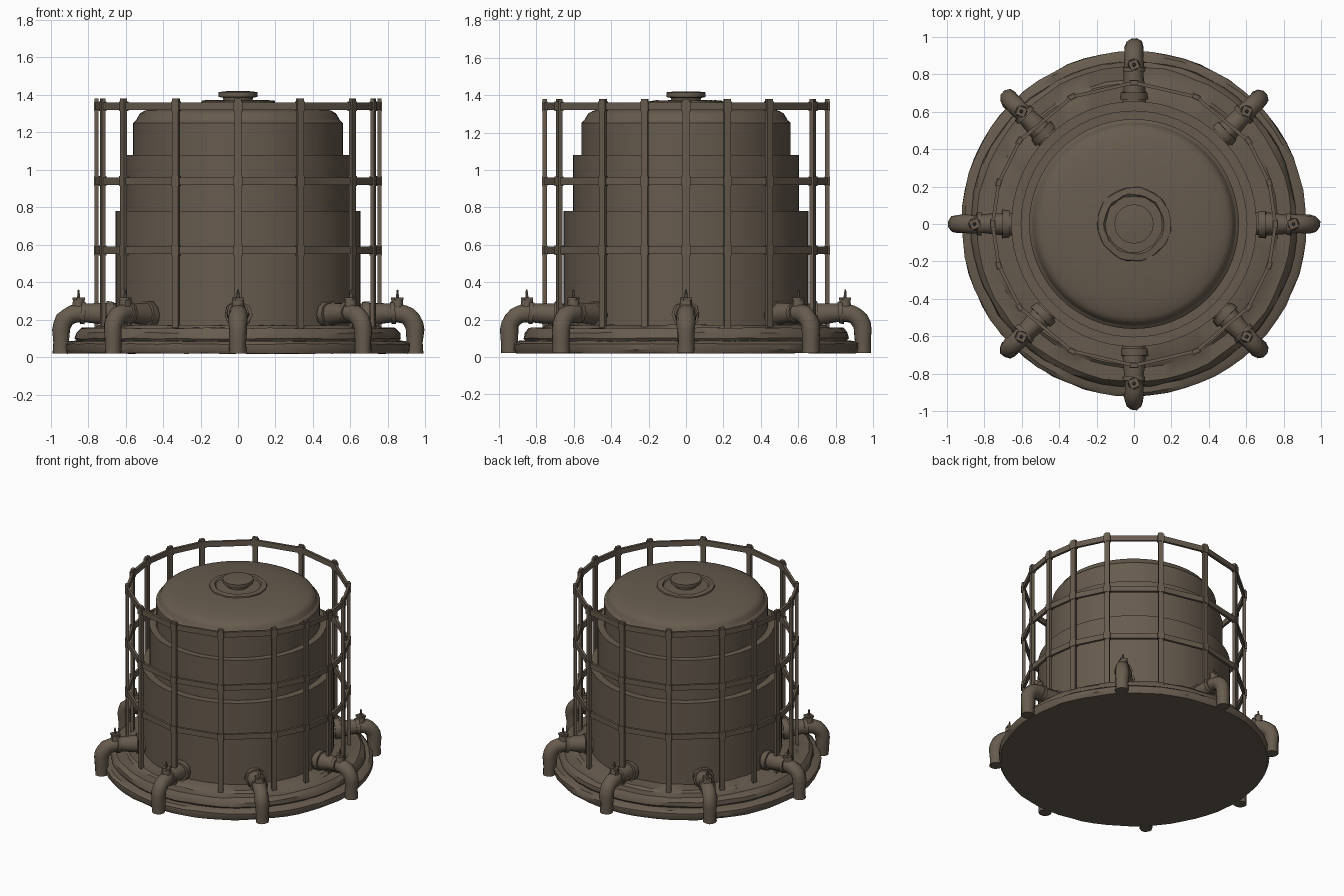
import bpy, bmesh, math, random
from mathutils import Vector, Matrix

random.seed(4)
if "Cube" in bpy.data.objects:
    bpy.data.objects.remove(bpy.data.objects["Cube"])

brown = bpy.data.materials.new("weathered_brown")
brown.use_nodes = True
COLOUR = (0.135, 0.105, 0.076, 1)
brown.diffuse_color = COLOUR
bsdf = brown.node_tree.nodes["Principled BSDF"]
bsdf.inputs["Base Color"].default_value = COLOUR
bsdf.inputs["Roughness"].default_value = 0.9


def finish(bm, name, angle=35):
    bmesh.ops.recalc_face_normals(bm, faces=bm.faces)
    mesh = bpy.data.meshes.new(name)
    bm.to_mesh(mesh)
    bm.free()
    obj = bpy.data.objects.new(name, mesh)
    bpy.context.collection.objects.link(obj)
    mesh.materials.append(brown)
    bpy.ops.object.select_all(action='DESELECT')
    obj.select_set(True)
    bpy.context.view_layer.objects.active = obj
    bpy.ops.object.shade_smooth_by_angle(angle=math.radians(angle))
    return obj


def lathe(name, profile, sides=64, rough=0.0):
    """Closed solid of revolution; each profile point is (radius, height)."""
    bm = bmesh.new()
    rings = []
    for r, z in profile:
        ring = []
        for i in range(sides):
            a = math.tau * i / sides
            rr = r + random.uniform(-rough, rough)
            ring.append(bm.verts.new((rr * math.cos(a), rr * math.sin(a),
                                      z + random.uniform(-rough, rough) * 0.6)))
        rings.append(ring)
    for low, high in zip(rings, rings[1:]):
        for i in range(sides):
            j = (i + 1) % sides
            bm.faces.new((low[i], low[j], high[j], high[i]))
    bm.faces.new(rings[0])
    bm.faces.new(rings[-1])
    return finish(bm, name)


def tube(bm, path, sides=10):
    """Tube in the xz plane; each path point is (x, z, radius)."""
    rings = []
    for k, (x, z, r) in enumerate(path):
        a, b = path[max(k - 1, 0)], path[min(k + 1, len(path) - 1)]
        d = Vector((b[0] - a[0], 0, b[1] - a[1])).normalized()
        side = Vector((0, 1, 0))
        up = d.cross(side)
        rings.append([bm.verts.new(Vector((x, 0, z)) + r * random.uniform(0.93, 1.07) *
                      (side * math.cos(math.tau * i / sides) + up * math.sin(math.tau * i / sides)))
                      for i in range(sides)])
    for p, q in zip(rings, rings[1:]):
        for i in range(sides):
            j = (i + 1) % sides
            bm.faces.new((p[i], p[j], q[j], q[i]))
    bm.faces.new(rings[0])
    bm.faces.new(rings[-1])


def box(bm, centre, size, turn=0.0):
    bmesh.ops.create_cube(bm, size=1, matrix=Matrix.Translation(centre)
                          @ Matrix.Rotation(turn, 4, 'Z') @ Matrix.Diagonal((*size, 1)))


# Base: wide plinth, stepped upper plinth
lathe("base_plinth", [(0.91, 0.02), (0.92, 0.04), (0.92, 0.07), (0.90, 0.085), (0.8, 0.09)],
      rough=0.004)
lathe("base_step", [(0.84, 0.06), (0.87, 0.10), (0.865, 0.13), (0.84, 0.155),
                    (0.77, 0.155), (0.75, 0.17), (0.6, 0.17)], rough=0.005)

# Telescoping tank sections
lathe("tank_lower", [(0.655, 0.1), (0.655, 0.78), (0.58, 0.78)])
lathe("tank_middle", [(0.605, 0.7), (0.605, 1.08), (0.54, 1.08)])
lathe("tank_upper", [(0.56, 1.0), (0.56, 1.25), (0.545, 1.265), (0.51, 1.285)])

# Domed roof with a central vent
dome = [(0.55, 1.255)]
dome += [(0.53 * math.cos(t), 1.29 + 0.075 * math.sin(t))
         for t in [math.pi / 2 * k / 9 for k in range(9)]]
lathe("roof_dome", dome + [(0.02, 1.365)])
lathe("vent_collar", [(0.2, 1.35), (0.195, 1.368), (0.16, 1.372), (0.15, 1.36)], 32, 0.004)
lathe("vent_cap", [(0.075, 1.35), (0.08, 1.385), (0.105, 1.39), (0.105, 1.415), (0.06, 1.42)], 20)

# Guide cage: posts set closer together towards the left and right sides
quarter = [0, 17, 36, 64]
angles = sorted({(s * a + h) % 360 for a in quarter for s in (1, -1) for h in (0, 180)} | {90, 270})
spots = [Vector((math.cos(math.radians(a)), math.sin(math.radians(a)), 0)) * 0.755 for a in angles]

bm = bmesh.new()
for a, p in zip(angles, spots):
    box(bm, (p.x, p.y, 0.76), (0.022, 0.036, 1.24), math.radians(a))
    for z in (0.57, 0.94, 1.34):
        box(bm, (p.x, p.y, z), (0.03, 0.046, 0.052), math.radians(a))
finish(bm, "cage_posts")

bm = bmesh.new()
for z in (0.57, 0.94, 1.34):
    for p, q in zip(spots, spots[1:] + spots[:1]):
        d, mid = q - p, (p + q) / 2
        box(bm, (mid.x, mid.y, z), (d.length + 0.01, 0.018, 0.04), math.atan2(d.y, d.x))
finish(bm, "cage_rails")

# Eight radial pipes that bend down to the ground, each with a valve
elbow = [(0.855 + 0.09 * math.sin(t), 0.145 + 0.09 * math.cos(t), 0.05)
         for t in [math.pi / 2 * k / 5 for k in range(6)]]
path = [(0.6, 0.225, 0.062), (0.72, 0.23, 0.06), (0.8, 0.235, 0.052)] + elbow
path += [(0.945, 0.08, 0.045), (0.945, 0.02, 0.045)]
for n in range(8):
    bm = bmesh.new()
    tube(bm, path)
    tube(bm, [(0.665, 0.226, 0.073), (0.705, 0.228, 0.073)])    # wall flange
    tube(bm, [(0.815, 0.235, 0.06), (0.84, 0.237, 0.06)])       # elbow flange
    tube(bm, [(0.85, 0.25, 0.036), (0.85, 0.305, 0.03)], 8)     # valve body
    tube(bm, [(0.85, 0.3, 0.012), (0.852, 0.36, 0.005)], 6)     # valve stem
    box(bm, (0.85, 0, 0.312), (0.05, 0.05, 0.014), 0.4)         # valve handle
    bmesh.ops.rotate(bm, verts=bm.verts, cent=(0, 0, 0),
                     matrix=Matrix.Rotation(math.tau * n / 8, 3, 'Z'))
    finish(bm, f"outlet_pipe_{n + 1}", 50)
